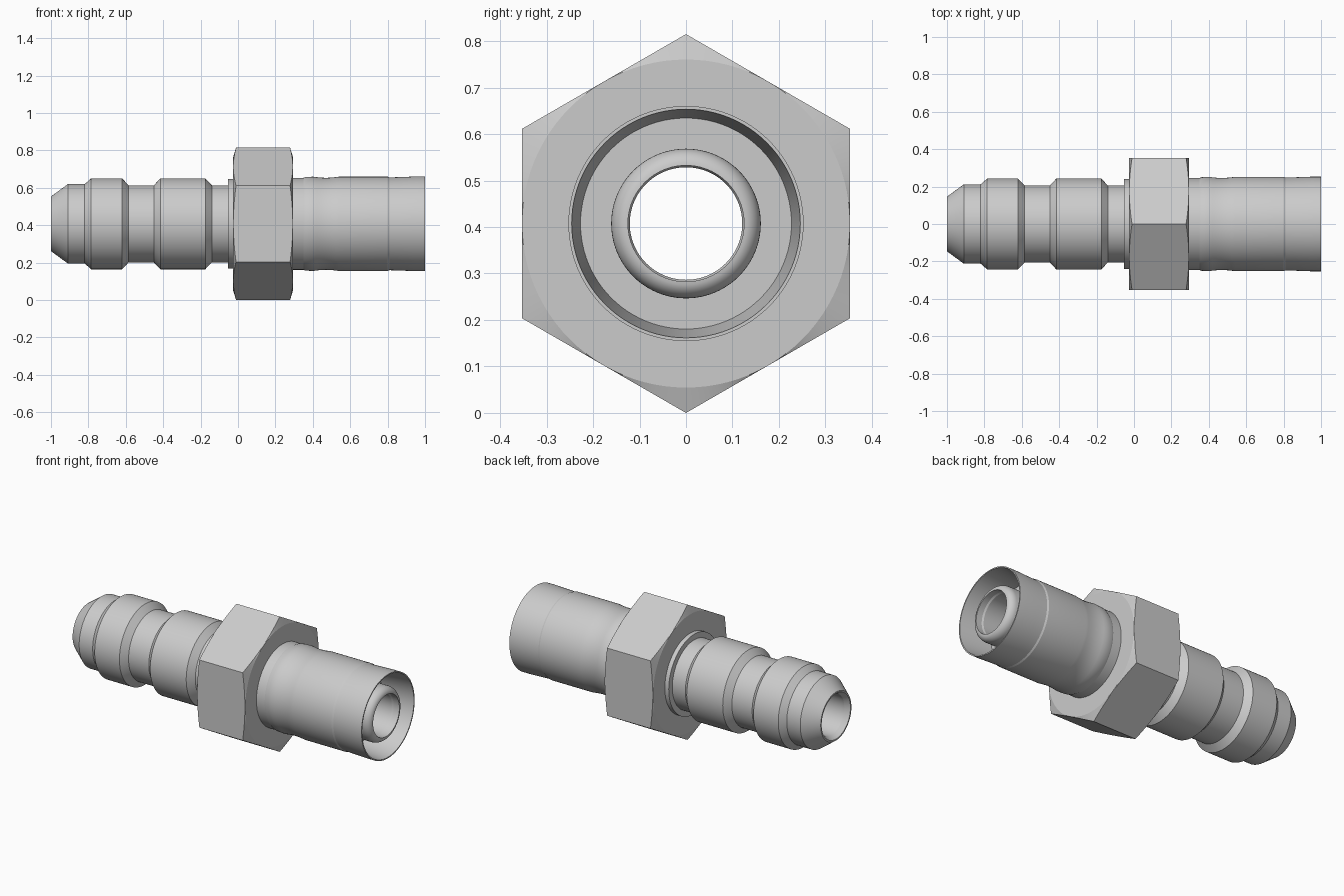
import bpy, bmesh, math

if "Cube" in bpy.data.objects:
    bpy.data.objects.remove(bpy.data.objects["Cube"], do_unlink=True)

AXIS_Z = 0.4075
FLAT = 0.353
SEGMENTS = 96

steel = bpy.data.materials.new("grey steel")
steel.use_nodes = True
GREY = (0.6, 0.6, 0.6, 1)
steel.diffuse_color = GREY
steel.node_tree.nodes["Principled BSDF"].inputs["Base Color"].default_value = GREY


def ring_solid(name, profile, smooth_angle):
    """Sweep a closed (x, radius) profile, given per angle, around the x axis."""
    bm = bmesh.new()
    columns = []
    for i in range(SEGMENTS):
        a = math.tau * i / SEGMENTS
        columns.append([bm.verts.new((x, r * math.sin(a), AXIS_Z + r * math.cos(a)))
                        for x, r in profile(a)])
    n = len(columns[0])
    for i in range(SEGMENTS):
        c, d = columns[i], columns[(i + 1) % SEGMENTS]
        for j in range(n):
            k = (j + 1) % n
            bm.faces.new((c[j], c[k], d[k], d[j]))
    bmesh.ops.recalc_face_normals(bm, faces=bm.faces)
    mesh = bpy.data.meshes.new(name)
    bm.to_mesh(mesh)
    bm.free()
    obj = bpy.data.objects.new(name, mesh)
    bpy.context.collection.objects.link(obj)
    mesh.materials.append(steel)
    bpy.ops.object.select_all(action='DESELECT')
    obj.select_set(True)
    bpy.context.view_layer.objects.active = obj
    bpy.ops.object.shade_smooth_by_angle(angle=math.radians(smooth_angle))
    return obj


def lathe(name, points):
    return ring_solid(name, lambda a: points, 20)


# Stepped hose stem with a flared bore at the tip
TIP, NECK, RIB, BORE = 0.146, 0.206, 0.243, 0.121
lathe("hose_stem", [
    (-1, 0.137), (-1, TIP), (-0.91, 0.212), (-0.82, 0.212),
    (-0.785, RIB), (-0.62, RIB), (-0.585, NECK), (-0.45, NECK),
    (-0.415, RIB), (-0.175, RIB), (-0.14, NECK), (0.1, NECK),
    (0.1, BORE), (-0.97, BORE)])

# Thin collar against the nut
lathe("collar", [(-0.053, 0.19), (-0.053, 0.24), (0.05, 0.24), (0.05, 0.19)])


# Hexagonal nut with conical corner chamfers
def hex_profile(a):
    sector = math.pi / 3
    r = FLAT / math.cos(a % sector - sector / 2)
    inset = 0.002 + (r - FLAT) * math.tan(math.radians(15))
    left, right = -0.027, 0.295
    return [(left, 0.18), (left, FLAT), (left + inset, r),
            (right - inset, r), (right, FLAT), (right, 0.18)]


ring_solid("hex_nut", hex_profile, 10)

# Outer sleeve with a shallow waist and an open tapered socket
waist = [(0.4 + 0.14 * t / 8, 0.252 - 0.006 * math.sin(math.pi * t / 8)) for t in range(9)]
lathe("outer_sleeve", [
    (0.2, 0.15), (0.2, 0.246), (0.35, 0.246), (0.36, 0.25)] + waist + [
    (0.8, 0.252), (0.81, 0.248), (0.87, 0.25), (0.95, 0.253), (1, 0.253),
    (1, 0.246), (0.8, 0.227), (0.8, 0.15)])

# Inner nose tube with a rounded lip
quarter = [math.pi / 2 * t / 8 for t in range(9)]
lip = [(0.945 + 0.043 * math.sin(q), 0.125 + 0.036 * math.cos(q)) for q in quarter]
lathe("inner_nose", [(0.05, BORE), (0.05, 0.161)] + lip + [(0.95, 0.125), (0.94, BORE)])
